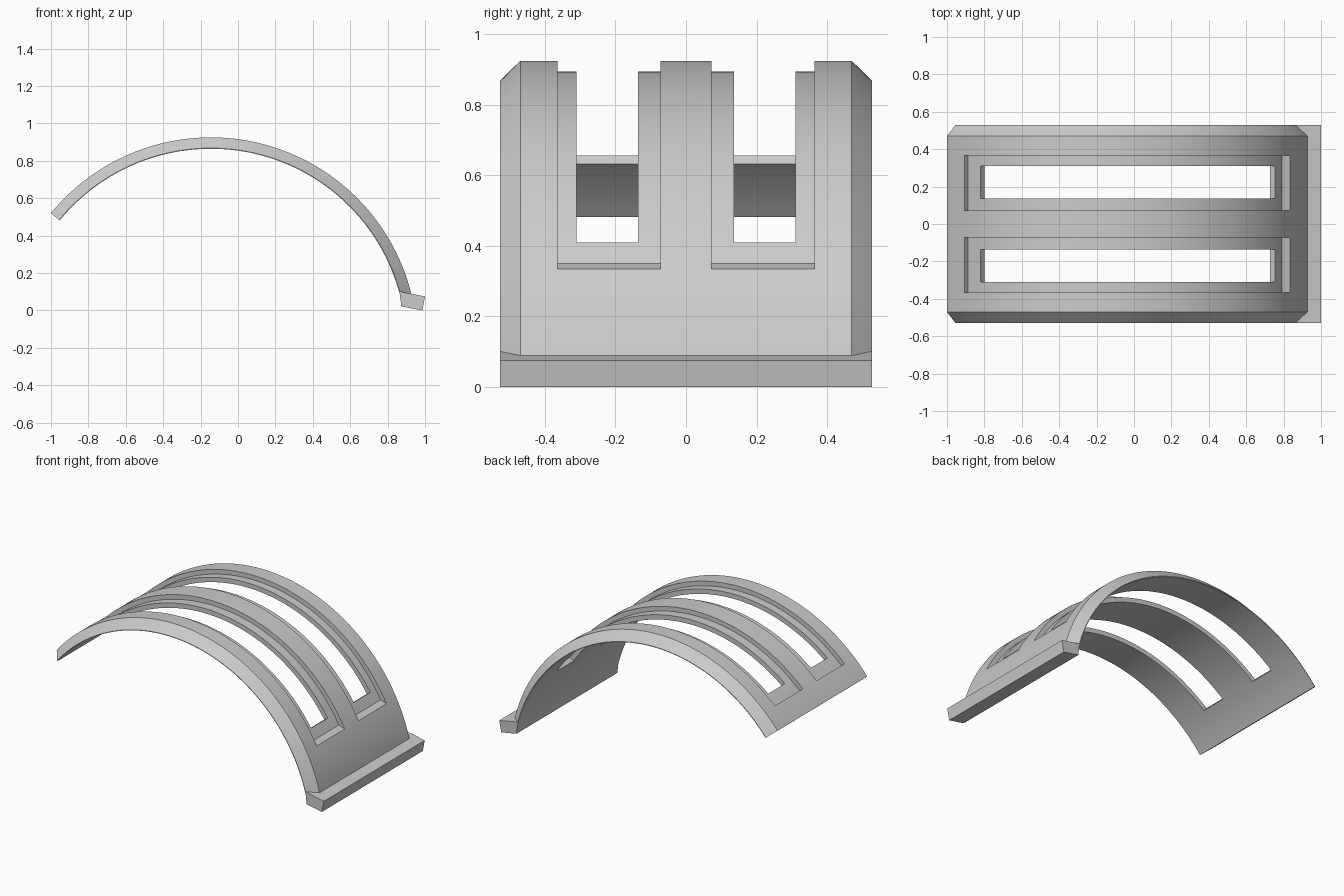
import bpy, bmesh
from math import radians, cos, sin

if "Cube" in bpy.data.objects:
    bpy.data.objects.remove(bpy.data.objects["Cube"])

CX, CZ = -0.145, -0.18      # centre of the arch
HALF = 0.528                # half of the width

grey = bpy.data.materials.new("plain grey")
grey.use_nodes = True
grey.diffuse_color = (0.6, 0.6, 0.6, 1)
grey.node_tree.nodes["Principled BSDF"].inputs["Base Color"].default_value = (0.6, 0.6, 0.6, 1)


def loft(name, sections):
    """Closed solid through a row of equal-length cross-sections."""
    bm = bmesh.new()
    rings = [[bm.verts.new(p) for p in s] for s in sections]
    for a, b in zip(rings, rings[1:]):
        for i in range(len(a)):
            j = (i + 1) % len(a)
            bm.faces.new((a[i], a[j], b[j], b[i]))
    bm.faces.new(rings[0])
    bm.faces.new(rings[-1])
    bmesh.ops.recalc_face_normals(bm, faces=bm.faces)
    mesh = bpy.data.meshes.new(name)
    bm.to_mesh(mesh)
    bm.free()
    mesh.materials.append(grey)
    obj = bpy.data.objects.new(name, mesh)
    bpy.context.collection.objects.link(obj)
    return obj


def arc(name, profile, steps):
    """Sweep a profile of (y, radius, start angle, end angle) round the arch centre."""
    sections = []
    for k in range(steps + 1):
        ring = []
        for y, r, a0, a1 in profile:
            a = radians(a0 + (a1 - a0) * k / steps)
            ring.append((CX + r * cos(a), y, CZ + r * sin(a)))
        sections.append(ring)
    return loft(name, sections)


def box_arc(name, y0, y1, low, high, steps):
    return arc(name, [(y0, *low), (y1, *low), (y1, *high), (y0, *high)], steps)


# Arched shell with bevelled long edges
inner, rim, outer = (1.044, 14.8, 140.7), (1.048, 14.8, 140.7), (1.105, 14.0, 140.7)
shell = arc("arched_shell", [(-HALF, *inner), (HALF, *inner), (HALF, *rim),
                             (0.47, *outer), (-0.47, *outer), (-HALF, *rim)], 96)

# Two recessed panels, each with a slot through it
cutters = []
for side in (-1, 1):
    y0, y1 = sorted((side * 0.072, side * 0.365))
    cutters.append(box_arc("recess_cutter", y0, y1,
                           (1.075, 29.5, 133.7), (1.135, 26.1, 133.5), 90))
    y0, y1 = sorted((side * 0.136, side * 0.31))
    cutters.append(box_arc("slot_cutter", y0, y1,
                           (1.0, 33.3, 128.9), (1.1, 33.3, 128.9), 80))

bpy.context.view_layer.objects.active = shell
for cutter in cutters:
    cutter.hide_render = True
    mod = shell.modifiers.new("cut", 'BOOLEAN')
    mod.operation = 'DIFFERENCE'
    mod.solver = 'EXACT'
    mod.object = cutter
    bpy.ops.object.modifier_apply(modifier=mod.name)
    bpy.data.objects.remove(cutter)

# Foot bar along the low end
foot = [(0.873, 0.021), (0.985, 0.0), (1.0, 0.075), (0.864, 0.101)]
loft("foot_bar", [[(x, y, z) for x, z in foot] for y in (-HALF, HALF)])

# Smooth the curve, keep the edges crisp
bpy.ops.object.select_all(action='DESELECT')
shell.select_set(True)
bpy.context.view_layer.objects.active = shell
bpy.ops.object.shade_smooth_by_angle(angle=radians(25))
